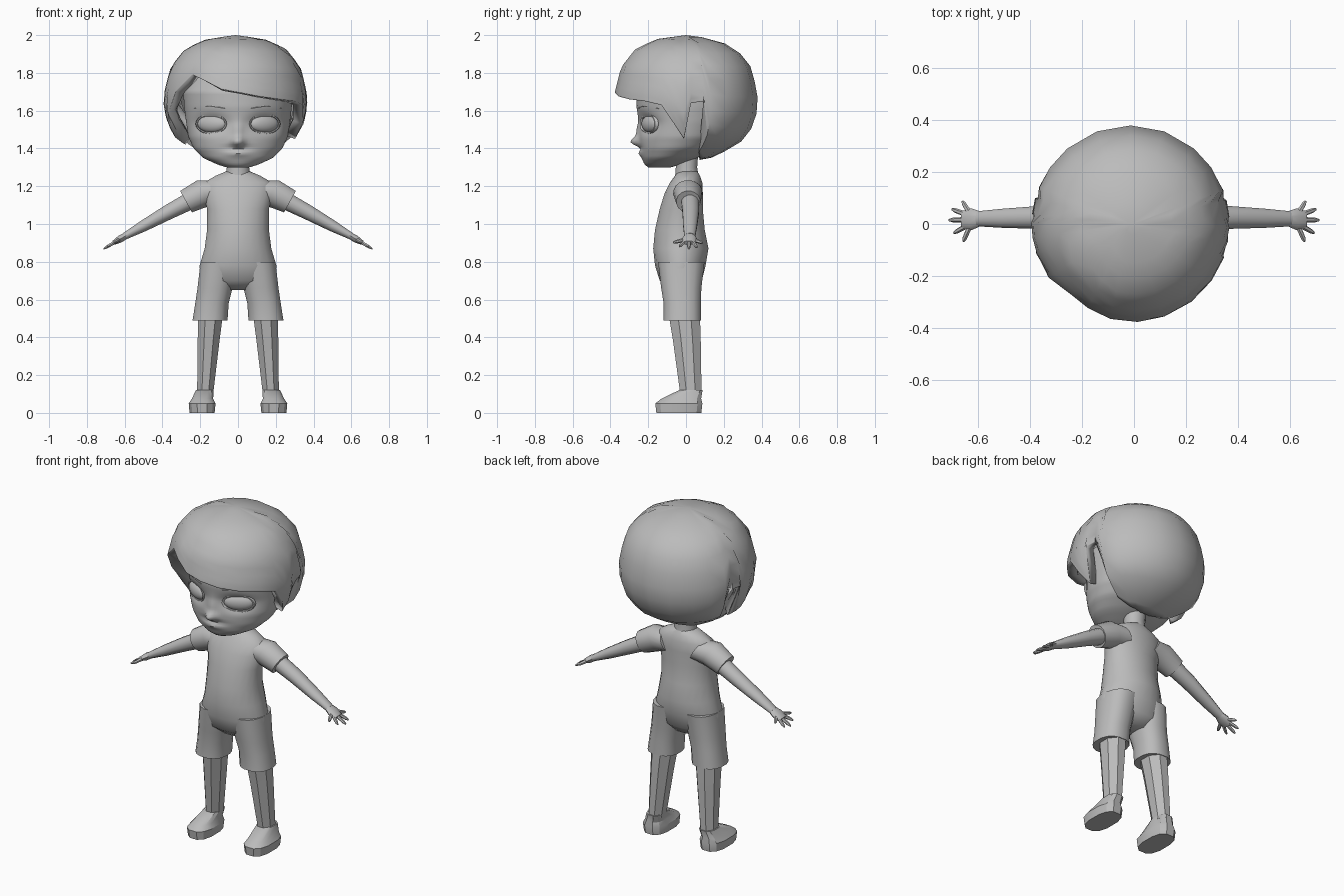
import bpy, bmesh
from math import sin, cos, pi, radians, exp
from mathutils import Vector, Matrix

cube = bpy.data.objects.get("Cube")
if cube:
    bpy.data.objects.remove(cube, do_unlink=True)

# One clay colour for everything
clay = bpy.data.materials.new("plain_grey")
clay.use_nodes = True
grey = (0.5, 0.5, 0.5, 1)
clay.diffuse_color = grey
clay.node_tree.nodes["Principled BSDF"].inputs["Base Color"].default_value = grey


def finish(name, bm, mirror=False, angle=50):
    """Turn a bmesh into a named, shaded, optionally mirrored object."""
    bmesh.ops.recalc_face_normals(bm, faces=bm.faces)
    mesh = bpy.data.meshes.new(name)
    bm.to_mesh(mesh)
    bm.free()
    obj = bpy.data.objects.new(name, mesh)
    bpy.context.collection.objects.link(obj)
    mesh.materials.append(clay)
    bpy.ops.object.select_all(action="DESELECT")
    obj.select_set(True)
    bpy.context.view_layer.objects.active = obj
    bpy.ops.object.shade_smooth_by_angle(angle=radians(angle))
    if mirror:
        obj.modifiers.new("mirror", "MIRROR").use_mirror_merge = False
    return obj


def interp(table, key):
    """Linear lookup in rows sorted by rising first value."""
    for low, high in zip(table, table[1:]):
        if key <= high[0]:
            t = max(0, (key - low[0]) / (high[0] - low[0]))
            return [a + (b - a) * t for a, b in zip(low[1:], high[1:])]
    return table[-1][1:]


def loft(rings, axis=(0, 0, 1), sides=16, power=1):
    """Skin closed rings given as (centre, half width, half depth)."""
    axis = Vector(axis).normalized()
    u = Vector((0, 1, 0))
    u = (u - axis * u.dot(axis)).normalized()
    v = u.cross(axis)

    def bend(value):
        return abs(value) ** power * (1 if value > 0 else -1)

    bm = bmesh.new()
    loops = []
    for centre, wide, deep in rings:
        angles = [2 * pi * (i + 0.5) / sides for i in range(sides)]
        loops.append([bm.verts.new(Vector(centre) + v * wide * bend(cos(a))
                                   + u * deep * bend(sin(a))) for a in angles])
    for low, high in zip(loops, loops[1:]):
        for i in range(sides):
            j = (i + 1) % sides
            bm.faces.new((low[i], low[j], high[j], high[i]))
    bm.faces.new(loops[0])
    bm.faces.new(loops[-1])
    return bm


def upright(rows):
    """Rings from (height, half width, front y, back y)."""
    return [((0, (f + b) / 2, z), w, (b - f) / 2) for z, w, f, b in rows]


# Torso and neck
torso = [(.65, .1, -.08, .04), (.7, .2, -.14, .085), (.78, .205, -.165, .105),
         (.87, .178, -.175, .12), (.97, .165, -.165, .1), (1.08, .165, -.14, .09),
         (1.16, .185, -.115, .09), (1.22, .18, -.085, .087),
         (1.255, .12, -.06, .075), (1.28, .06, -.045, .06)]
finish("torso", loft(upright(torso), sides=24))
neck = [(1.24, .07, -.06, .07), (1.3, .06, -.055, .06), (1.42, .07, -.06, .07)]
finish("neck", loft(upright(neck)))

# Shorts, legs and shoes
shorts = [((.1, -.025, .8), .1, .125), ((.122, -.025, .66), .094, .108),
          ((.138, -.02, .58), .09, .1), ((.148, -.02, .49), .094, .1)]
finish("shorts_leg", loft(shorts, power=.85), True)
leg = [((.145, -.01, .53), .072, .09), ((.155, .004, .39), .063, .08),
       ((.174, .026, .1), .046, .061)]
finish("leg", loft(leg, sides=8), True, 30)
shoe = [((.19, -.038, 0), .068, .122), ((.19, -.038, .05), .073, .128),
        ((.188, -.025, .075), .058, .108), ((.176, .025, .12), .048, .064)]
finish("shoe", loft(shoe, sides=12, power=.75), True, 30)

# Sleeves, arms and hands
slope = (.87, 0, -.48)
sleeve = [((.1, .01, 1.17), .07, .08), ((.18, .01, 1.165), .077, .077),
          ((.275, .012, 1.118), .066, .064)]
finish("sleeve", loft(sleeve, slope), True)
arm = [((.22, .02, 1.14), .05, .05), ((.37, .025, 1.062), .041, .045),
       ((.5, .022, .99), .031, .038), ((.6, .02, .935), .019, .03)]
finish("arm", loft(arm, slope, 12), True)
palm = [((.59, .02, .94), .018, .028), ((.625, .018, .92), .02, .042),
        ((.66, .015, .9), .012, .035)]
finish("palm", loft(palm, slope, 10), True)
for number, (tip_x, tip_y) in enumerate(
        [(.657, -.068), (.693, -.035), (.712, .015), (.7, .057), (.66, .088)]):
    root = Vector((.632, .018 + (tip_y - .018) * .35, .915))
    tip = Vector((tip_x, tip_y, .925 - (tip_x - .62) * .62))
    finger = [(root, .011, .011), (root.lerp(tip, .8), .009, .009), (tip, .004, .004)]
    finish(f"finger_{number + 1}", loft(finger, tip - root, 6), True)

# Head, with the features pushed out of or into the front
head = [(1.3, .06, -.2, -.08), (1.315, .11, -.22, -.03), (1.35, .185, -.235, .06),
        (1.4, .235, -.245, .15), (1.46, .262, -.25, .21), (1.54, .275, -.25, .25),
        (1.62, .285, -.262, .28), (1.7, .29, -.26, .28), (1.8, .25, -.2, .24),
        (1.88, .12, -.1, .14)]
levels = [1.3 + .58 * i / 48 for i in range(49)]
bm = loft(upright([(z, *interp(head, z)) for z in levels]), sides=96)


def bump(x, z, wide, tall):
    return exp(-(x / wide) ** 2 - (z / tall) ** 2)


for vert in bm.verts:
    x, y, z = vert.co
    if y < 0:
        push = .045 * bump(x, z - 1.435, .032, .025)
        push += .015 * bump(x, z - 1.49, .025, .05)
        push -= .035 * bump(abs(x) - .14, z - 1.53, .075, .045)
        push += .012 * bump(x, z - 1.372, .06, .014)
        push -= .012 * bump(x, z - 1.402, .08, .01)
        vert.co.y -= push
finish("head", bm)

# Eyes with a lid rim, and thin brows
place = Matrix.Translation((.138, -.188, 1.53)) @ Matrix.Rotation(radians(27), 4, "Z")
bm = bmesh.new()
bmesh.ops.create_uvsphere(bm, u_segments=24, v_segments=16, radius=1)
bm.transform(place @ Matrix.Diagonal((.084, .032, .046, 1)))
finish("eye", bm, True)
rim = [place @ Vector((.087 * cos(a), -.008, .05 * sin(a)))
       for a in (2 * pi * i / 24 for i in range(24))]
bm = bmesh.new()
loops = []
for point in rim:
    out = (point - place.translation).normalized()
    front = Vector((0, -1, 0))
    loops.append([bm.verts.new(point + out * .006 * cos(a) + front * .01 * sin(a))
                  for a in (2 * pi * i / 6 for i in range(6))])
for i, loop in enumerate(loops):
    after = loops[(i + 1) % len(loops)]
    for k in range(6):
        n = (k + 1) % 6
        bm.faces.new((loop[k], loop[n], after[n], after[k]))
finish("eyelid", bm, True)
brow = [((.07, -.253, 1.612), .002, .003), ((.15, -.223, 1.626), .005, .004),
        ((.235, -.143, 1.61), .002, .003)]
finish("brow", loft(brow, (.8, .5, 0), 6), True)

# Hair: a bowl whose hem height changes around the head (0 is the front)
outline = [(1.335, .05), (1.355, .155), (1.45, .315), (1.53, .36), (1.62, .382),
           (1.7, .377), (1.83, .345), (1.93, .265), (1.98, .15), (2, 0)]
hem = [(-180, 1.34), (-160, 1.34), (-140, 1.345), (-125, 1.35), (-112, 1.38),
       (-105, 1.64), (-96, 1.64), (-91, 1.42), (-82, 1.43), (-73, 1.58), (-57, 1.7),
       (-40, 1.79), (-27, 1.76), (-12, 1.715), (4, 1.695), (20, 1.675), (38, 1.66),
       (55, 1.65), (70, 1.63), (80, 1.53), (88, 1.45), (94, 1.64), (104, 1.65),
       (110, 1.38), (125, 1.35), (140, 1.345), (160, 1.34)]
steps = 12
bm = bmesh.new()
crown = bm.verts.new((-.013, 0, 2))
columns = []
for degrees, bottom in hem:
    a = radians(degrees)
    column = []
    for k in range(1, steps + 1):
        z = 2 - (2 - bottom) * sin(pi * k / steps / 2) ** 2
        r = interp(outline, z)[0]
        column.append(bm.verts.new((r * sin(a) - .013, -r * cos(a), z)))
    columns.append(column)
for i, column in enumerate(columns):
    after = columns[(i + 1) % len(columns)]
    bm.faces.new((crown, column[0], after[0]))
    for k in range(steps - 1):
        bm.faces.new((column[k], column[k + 1], after[k + 1], after[k]))
hair = finish("hair", bm, angle=40)
shell = hair.modifiers.new("thickness", "SOLIDIFY")
shell.thickness = .055
shell.offset = -1
